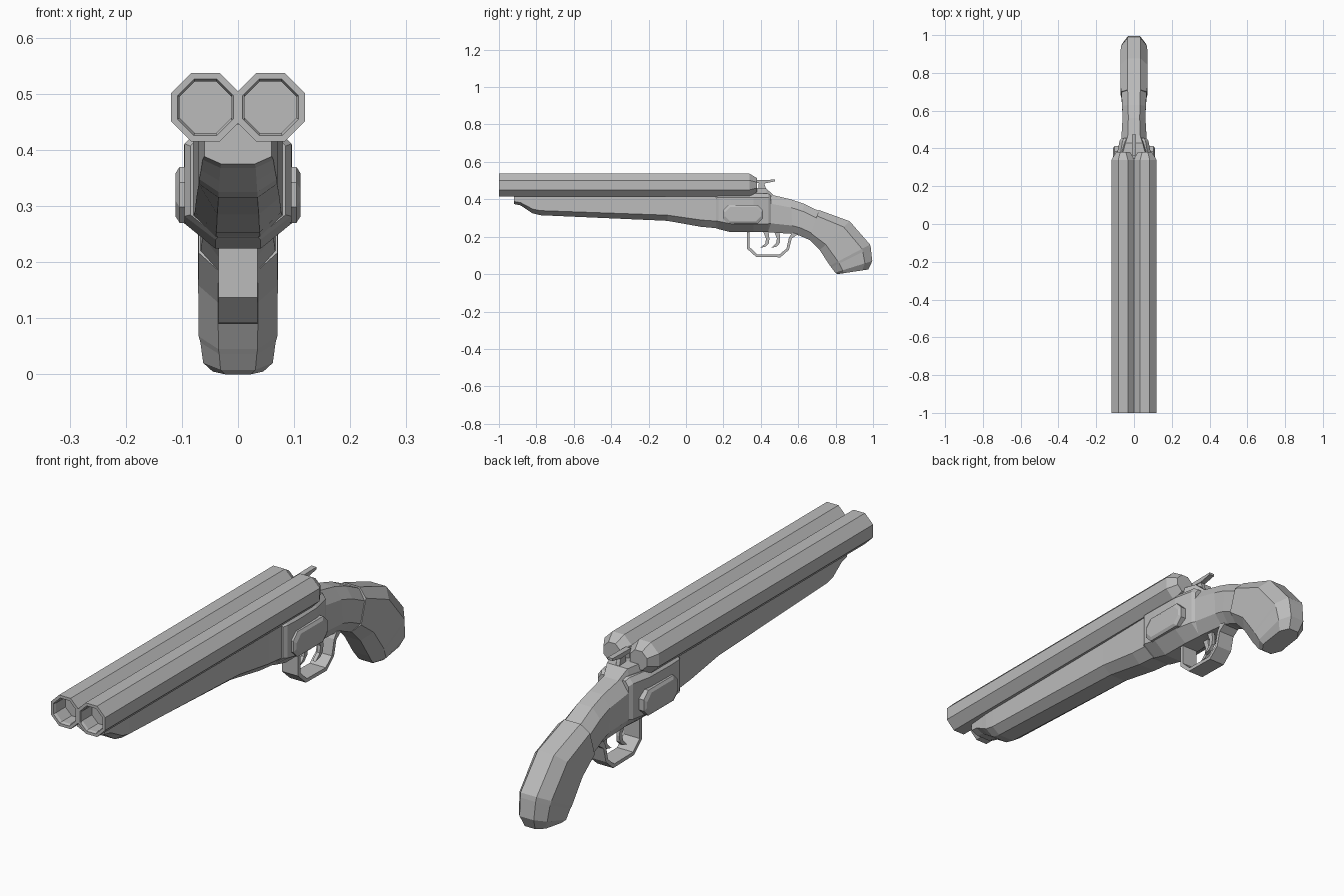
import bpy, bmesh, math
from mathutils import Vector

old = bpy.data.objects.get("Cube")
if old:
    bpy.data.objects.remove(old, do_unlink=True)

GREY = (0.5, 0.5, 0.5, 1)
metal = bpy.data.materials.new("plain_grey")
metal.use_nodes = True
metal.diffuse_color = GREY
metal.node_tree.nodes["Principled BSDF"].inputs["Base Color"].default_value = GREY


def loft(name, rings, caps=True):
    """Skin a list of equal-length point rings into one closed body."""
    bm = bmesh.new()
    loops = [[bm.verts.new(p) for p in ring] for ring in rings]
    n = len(rings[0])
    for a, b in zip(loops, loops[1:]):
        for i in range(n):
            j = (i + 1) % n
            bm.faces.new((a[i], a[j], b[j], b[i]))
    if caps:
        bm.faces.new(loops[0])
        bm.faces.new(loops[-1])
    bmesh.ops.recalc_face_normals(bm, faces=bm.faces)
    mesh = bpy.data.meshes.new(name)
    bm.to_mesh(mesh)
    bm.free()
    mesh.materials.append(metal)
    obj = bpy.data.objects.new(name, mesh)
    bpy.context.collection.objects.link(obj)
    return obj


def section(bottom, top, w, flat=0.5, low=0.2, high=0.2, top_w=None):
    """Chamfered eight-sided section spanning two (y, z) points."""
    b, t = Vector(bottom), Vector(top)
    tw = flat * w if top_w is None else top_w
    half = [(flat * w, 0), (w, low), (w, 1 - high), (tw, 1)]
    pts = half + [(-x, k) for x, k in reversed(half)]
    return [(x, *b.lerp(t, k)) for x, k in pts]


def slab(name, profile, x0, x1):
    """Extrude a (y, z) outline across x."""
    return loft(name, [[(x, y, z) for y, z in profile] for x in (x0, x1)])


def tube_ring(cx, cz, y, apothem):
    r = apothem / math.cos(math.pi / 8)
    angles = [math.pi / 8 + i * math.pi / 4 for i in range(8)]
    return [(cx + r * math.cos(a), y, cz + r * math.sin(a)) for a in angles]


# Twin barrels with hollow muzzles and tapered breech ends
BARREL = [(-0.93, 0.046), (-0.99, 0.046), (-1, 0.05), (-1, 0.061),
          (0.34, 0.061), (0.38, 0.037)]
for side, sx in (("right", -1), ("left", 1)):
    loft(side + "_barrel", [tube_ring(sx * 0.058, 0.476, y, a) for y, a in BARREL])

slab("barrel_rib", [(-0.998, 0.45), (0.35, 0.45), (0.35, 0.503), (-0.998, 0.503)],
     -0.012, 0.012)

# Forestock under the barrels: y, bottom height, half width
FORE = [(-0.92, 0.375, 0.06), (-0.885, 0.368, 0.063), (-0.85, 0.345, 0.066),
        (-0.82, 0.325, 0.069), (-0.78, 0.315, 0.07), (-0.1, 0.285, 0.074),
        (0.08, 0.253, 0.077), (0.2, 0.242, 0.08)]
loft("forestock", [section((y, z), (y, 0.445), w, high=0.1, low=0.19, top_w=w * 0.9)
                   for y, z, w in FORE])

# Receiver: y, bottom, top, half width
BODY = [(0.16, 0.245, 0.425, 0.085), (0.175, 0.24, 0.43, 0.095),
        (0.24, 0.224, 0.43, 0.096), (0.36, 0.224, 0.43, 0.093),
        (0.44, 0.224, 0.43, 0.076), (0.455, 0.228, 0.42, 0.066)]
loft("receiver", [section((y, b), (y, t), w, flat=0.42, low=0.22, high=0.1, top_w=w * 0.8)
                  for y, b, t, w in BODY])

# Raised tang behind the breech
loft("tang", [section((y, 0.38), (y, t), w, flat=0.9, low=0.1, high=0.3)
              for y, t, w in ((0.33, 0.455, 0.07), (0.38, 0.46, 0.065),
                              (0.43, 0.457, 0.05), (0.47, 0.42, 0.035))])

# Curved grip neck, then the larger butt
NECK = [((0.44, 0.224), (0.44, 0.428), 0.068), ((0.57, 0.215), (0.56, 0.40), 0.06),
        ((0.61, 0.205), (0.63, 0.377), 0.063), ((0.67, 0.178), (0.715, 0.335), 0.067)]
loft("grip_neck", [section(b, t, w, low=0.24, high=0.24) for b, t, w in NECK])

BUTT = [((0.66, 0.185), (0.71, 0.343), 0.070), ((0.715, 0.128), (0.875, 0.283), 0.071),
        ((0.77, 0.045), (0.984, 0.158), 0.070), ((0.777, 0.036), (0.988, 0.14), 0.067),
        ((0.798, 0.008), (0.996, 0.07), 0.062), ((0.81, 0.0), (0.975, 0.025), 0.045)]
loft("butt", [section(b, t, w, low=0.2, high=0.2) for b, t, w in BUTT])

# Side plates with a bevelled rim
def plate_ring(x, inset):
    y0, y1, z0, z1 = 0.197 + inset, 0.412 - inset, 0.27 + inset, 0.37 - inset
    c = 0.028
    return [(x, y0 + c, z0), (x, y1 - c, z0), (x, y1, z0 + c), (x, y1, z1 - c),
            (x, y1 - c, z1), (x, y0 + c, z1), (x, y0, z1 - c), (x, y0, z0 + c)]


for side, sx in (("right", -1), ("left", 1)):
    loft(side + "_side_plate", [plate_ring(sx * x, i) for x, i in
                                ((0.075, 0), (0.104, 0), (0.111, 0.011))])

# Trigger guard: a bent strip
OUTER = [(0.325, 0.235), (0.325, 0.137), (0.375, 0.092), (0.505, 0.09),
         (0.55, 0.13), (0.565, 0.19), (0.6, 0.215)]
INNER = [(0.34, 0.235), (0.34, 0.144), (0.381, 0.106), (0.498, 0.104),
         (0.537, 0.136), (0.551, 0.197), (0.57, 0.225)]
loft("trigger_guard", [[(-0.035, *o), (0.035, *o), (0.035, *i), (-0.035, *i)]
                       for o, i in zip(OUTER, INNER)])

# Two hooked triggers side by side
HOOK = [(0.0, 0.235), (0.018, 0.19), (0.014, 0.165), (-0.012, 0.14), (0.016, 0.147),
        (0.033, 0.165), (0.036, 0.19), (0.03, 0.235)]
for name, y, x in (("front_trigger", 0.41, -0.014), ("rear_trigger", 0.468, 0.014)):
    slab(name, [(y + dy, z) for dy, z in HOOK], x - 0.007, x + 0.007)

# Opening lever on top of the tang
slab("lever_stem", [(0.385, 0.45), (0.43, 0.45), (0.415, 0.495), (0.39, 0.495)],
     -0.008, 0.008)
slab("lever_thumb_piece", [(0.36, 0.488), (0.42, 0.485), (0.475, 0.496),
                           (0.475, 0.505), (0.36, 0.503)], -0.011, 0.011)
